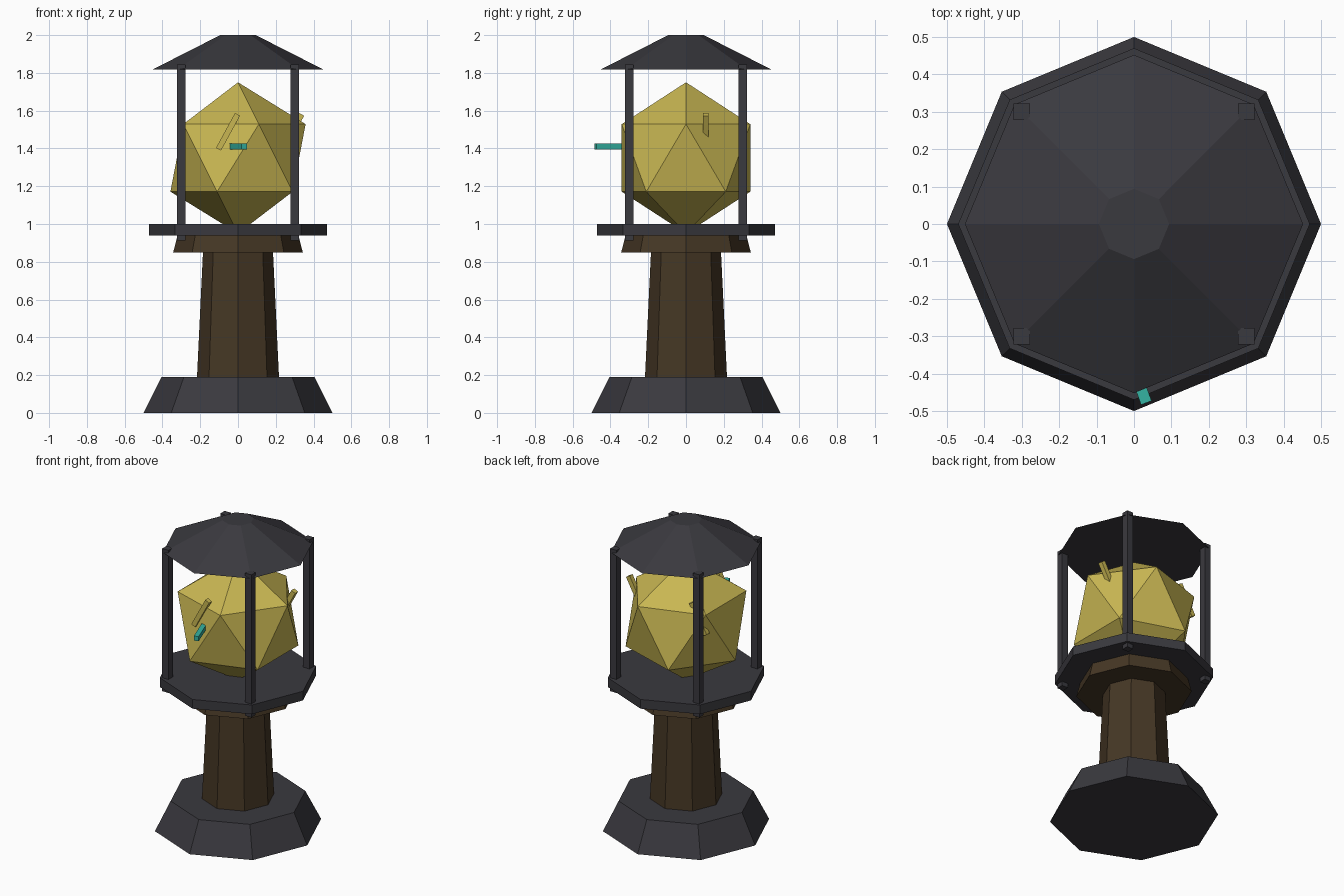
import bpy
import bmesh
from math import radians, cos, sin
from mathutils import Matrix, Vector

cube = bpy.data.objects.get("Cube")
if cube:
    bpy.data.objects.remove(cube, do_unlink=True)


def make_material(name, rgb):
    mat = bpy.data.materials.new(name)
    mat.use_nodes = True
    colour = (*rgb, 1.0)
    mat.diffuse_color = colour
    mat.node_tree.nodes["Principled BSDF"].inputs["Base Color"].default_value = colour
    return mat


iron = make_material("dark iron", (0.042, 0.041, 0.049))
wood = make_material("dark wood", (0.06, 0.038, 0.018))
gold = make_material("pale gold", (0.58, 0.47, 0.085))
teal = make_material("teal", (0.035, 0.45, 0.36))


def finish(name, bm, mat):
    mesh = bpy.data.meshes.new(name)
    bm.to_mesh(mesh)
    bm.free()
    mesh.materials.append(mat)
    obj = bpy.data.objects.new(name, mesh)
    bpy.context.collection.objects.link(obj)
    return obj


def octagon(name, z0, z1, r0, r1, mat):
    """Eight-sided tapered drum with corners on the axes."""
    bm = bmesh.new()
    bmesh.ops.create_cone(bm, cap_ends=True, segments=8, radius1=r0, radius2=r1,
                          depth=z1 - z0,
                          matrix=Matrix.Translation((0, 0, (z0 + z1) / 2)))
    return finish(name, bm, mat)


def box(name, centre, size, mat, rotation=Matrix()):
    bm = bmesh.new()
    bmesh.ops.create_cube(bm, size=1, matrix=Matrix.Translation(centre) @ rotation
                          @ Matrix.Diagonal((*size, 1)))
    return finish(name, bm, mat)


# Stand
octagon("base", 0, 0.19, 0.5, 0.405, iron)
octagon("column", 0.19, 0.86, 0.217, 0.185, wood)
octagon("collar", 0.85, 0.94, 0.343, 0.32, wood)
octagon("platform", 0.94, 1.0, 0.47, 0.47, iron)

# Cage and roof
for x, side in ((-0.3, "right"), (0.3, "left")):
    for y, end in ((-0.3, "front"), (0.3, "back")):
        box(f"{end}_{side}_post", (x, y, 1.378), (0.045, 0.045, 0.932), iron)
octagon("roof", 1.818, 2.0, 0.452, 0.094, iron)

# Faceted lamp ball
bm = bmesh.new()
bmesh.ops.create_icosphere(bm, subdivisions=1, radius=0.4,
                           matrix=Matrix.Translation((0, 0, 1.35)))
finish("lamp_ball", bm, gold)

# Three leaning bars spaced around the ball
lean = Matrix.Rotation(0.5, 4, "Y")
for i in range(3):
    a = radians(20 + 120 * i)
    box(f"ball_bar_{i + 1}", (0.305 * cos(a), 0.305 * sin(a), 1.488),
        (0.03, 0.03, 0.21), gold, lean)

# Peg sticking out of the front
a = radians(-70)
tip = Vector((0.033, -0.478, 1.41))
length = 0.22
centre = tip - Vector((cos(a), sin(a), 0)) * length / 2
box("front_peg", centre, (length, 0.03, 0.03), teal, Matrix.Rotation(a, 4, "Z"))
